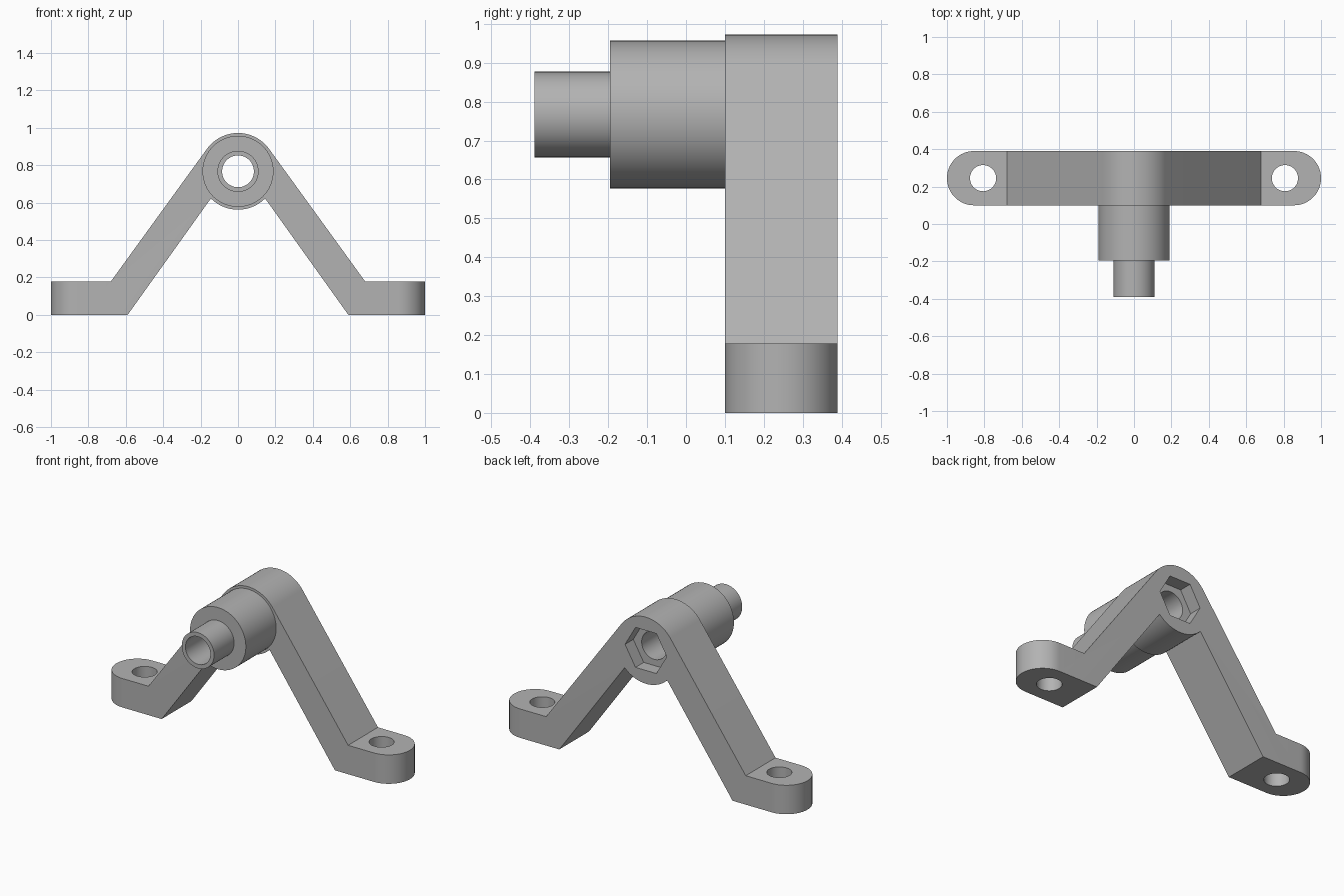
import bpy, bmesh, math
from mathutils import Matrix, Vector

cube = bpy.data.objects.get("Cube")
if cube:
    bpy.data.objects.remove(cube, do_unlink=True)

HUB_Z, HUB_R, BORE_R = 0.767, 0.205, 0.085
FRONT, BACK = 0.1, 0.39
MID = (FRONT + BACK) / 2

grey = bpy.data.materials.new("plain grey")
grey.use_nodes = True
grey.diffuse_color = (0.45, 0.45, 0.45, 1)
grey.node_tree.nodes["Principled BSDF"].inputs["Base Color"].default_value = grey.diffuse_color


def make(name, bm):
    bmesh.ops.recalc_face_normals(bm, faces=bm.faces)
    mesh = bpy.data.meshes.new(name)
    bm.to_mesh(mesh)
    bm.free()
    mesh.materials.append(grey)
    ob = bpy.data.objects.new(name, mesh)
    bpy.context.collection.objects.link(ob)
    return ob


def select(ob):
    bpy.ops.object.select_all(action='DESELECT')
    ob.select_set(True)
    bpy.context.view_layer.objects.active = ob


def prism_cutter(name, sides, radius, length, centre, along_y):
    bm = bmesh.new()
    bmesh.ops.create_cone(bm, cap_ends=True, segments=sides,
                          radius1=radius, radius2=radius, depth=length)
    # Start with a corner on the x axis
    first = max(bm.verts, key=lambda v: v.co.x).co
    bm.transform(Matrix.Rotation(-math.atan2(first.y, first.x), 4, 'Z'))
    if along_y:
        bm.transform(Matrix.Rotation(math.pi / 2, 4, 'X'))
    bm.transform(Matrix.Translation(centre))
    ob = make(name, bm)
    ob.hide_render = True
    return ob


def cut(ob, cutter):
    mod = ob.modifiers.new("cut", 'BOOLEAN')
    mod.operation, mod.solver, mod.object = 'DIFFERENCE', 'EXACT', cutter
    select(ob)
    bpy.ops.object.modifier_apply(modifier=mod.name)
    bpy.data.objects.remove(cutter, do_unlink=True)


def arc(start, end, steps):
    angles = [math.radians(start + (end - start) * i / steps) for i in range(steps + 1)]
    return [(HUB_R * math.cos(a), HUB_Z + HUB_R * math.sin(a)) for a in angles]


# Bracket: two splayed legs with feet, blended into a round hub
right_foot = [(0.59, 0), (1, 0), (1, 0.178), (0.68, 0.178)]
left_foot = [(-x, z) for x, z in reversed(right_foot)]
outline = right_foot + arc(36, 144, 32) + left_foot + arc(225, 315, 28)
bm = bmesh.new()
face = bm.faces.new([bm.verts.new((x, FRONT, z)) for x, z in outline])
out = bmesh.ops.extrude_face_region(bm, geom=[face])
bmesh.ops.translate(bm, vec=Vector((0, BACK - FRONT, 0)),
                    verts=[g for g in out["geom"] if isinstance(g, bmesh.types.BMVert)])
# Round the outer ends of the feet
ends = [e for e in bm.edges if all(abs(v.co.x) > 0.99 for v in e.verts)
        and abs(e.verts[0].co.z - e.verts[1].co.z) > 0.1]
bmesh.ops.bevel(bm, geom=ends, offset=0.1445, offset_type='OFFSET',
                segments=16, profile=0.5, affect='EDGES')
bracket = make("bracket", bm)

# Bore, hexagonal nut pocket and bolt holes
cut(bracket, prism_cutter("bore_cutter", 64, BORE_R, 1, (0, MID, HUB_Z), True))
cut(bracket, prism_cutter("nut_cutter", 6, 0.142, 0.16, (0, BACK, HUB_Z), True))
for side in (-1, 1):
    cut(bracket, prism_cutter("bolt_cutter", 48, 0.07, 1, (side * 0.807, MID, 0), False))

# Stepped hollow boss and spigot, turned around the bore axis
profile = [(BORE_R, FRONT), (BORE_R, -0.39), (0.11, -0.39),
           (0.11, -0.195), (0.19, -0.195), (0.19, FRONT)]
bm = bmesh.new()
verts = [bm.verts.new((r, y, HUB_Z)) for r, y in profile]
edges = [bm.edges.new(pair) for pair in zip(verts, verts[1:])]
bmesh.ops.spin(bm, geom=verts + edges, cent=(0, 0, HUB_Z), axis=(0, 1, 0),
               angle=math.tau, steps=64, use_merge=True)
bmesh.ops.remove_doubles(bm, verts=bm.verts, dist=0.0001)
boss = make("stepped_boss", bm)

for ob in (bracket, boss):
    select(ob)
    bpy.ops.object.shade_smooth_by_angle(angle=math.radians(30))
